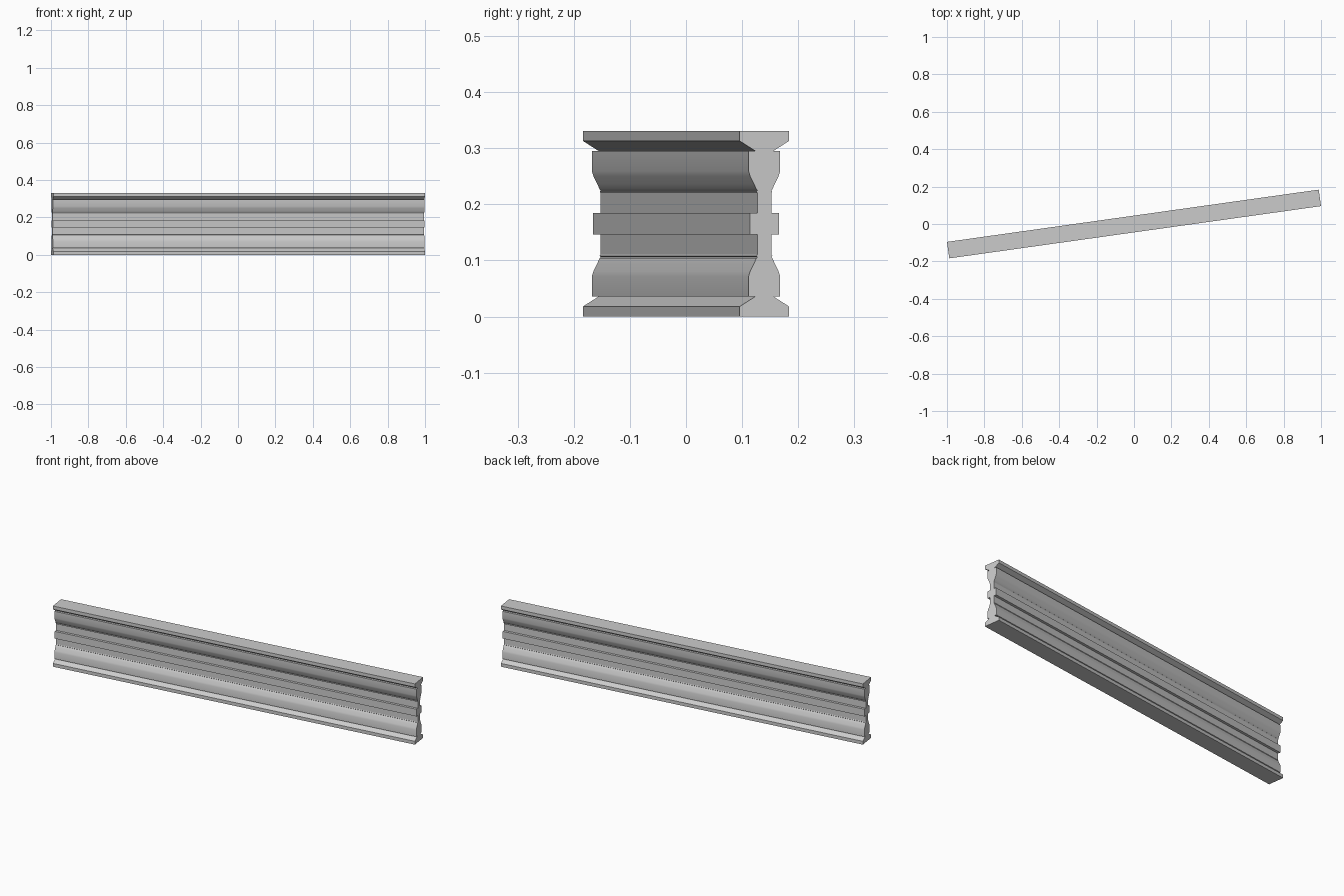
import bpy, bmesh, math
from mathutils import Matrix

cube = bpy.data.objects.get("Cube")
if cube:
    bpy.data.objects.remove(cube, do_unlink=True)

LENGTH, HEIGHT, ANGLE = 2.007, 0.331, math.radians(8)

# Plain grey material
grey = bpy.data.materials.new("plain_grey")
grey.use_nodes = True
colour = (0.6, 0.6, 0.6, 1)
grey.diffuse_color = colour
grey.node_tree.nodes["Principled BSDF"].inputs["Base Color"].default_value = colour

# Quarter of the cross-section: (half width, height), from the base to mid height
quarter = [
    (0.0444, 0), (0.0444, 0.018), (0.016, 0.036),          # foot
    (0.0283, 0.036), (0.0283, 0.072), (0.0255, 0.081),     # rounded flank
    (0.0185, 0.095), (0.0145, 0.104),
    (0.0125, 0.106), (0.0145, 0.108), (0.0125, 0.111),     # thin bead
    (0.0125, 0.146), (0.0263, 0.146),                      # web and middle rib
]
side = quarter + [(w, HEIGHT - z) for w, z in reversed(quarter)]
outline = side + [(-w, z) for w, z in reversed(side)]

# Extrude the section along the beam
bm = bmesh.new()
face = bm.faces.new([bm.verts.new((-LENGTH / 2, y, z)) for y, z in outline])
extruded = bmesh.ops.extrude_face_region(bm, geom=[face], use_keep_orig=True)
moved = [v for v in extruded["geom"] if isinstance(v, bmesh.types.BMVert)]
bmesh.ops.translate(bm, verts=moved, vec=(LENGTH, 0, 0))
bmesh.ops.recalc_face_normals(bm, faces=bm.faces)
bm.transform(Matrix.Rotation(ANGLE, 4, "Z"))

mesh = bpy.data.meshes.new("moulded_beam")
bm.to_mesh(mesh)
bm.free()
mesh.materials.append(grey)
beam = bpy.data.objects.new("moulded_beam", mesh)
bpy.context.collection.objects.link(beam)

# Smooth the rounded flanks, keep the edges sharp
bpy.ops.object.select_all(action="DESELECT")
beam.select_set(True)
bpy.context.view_layer.objects.active = beam
bpy.ops.object.shade_smooth_by_angle(angle=math.radians(30))
